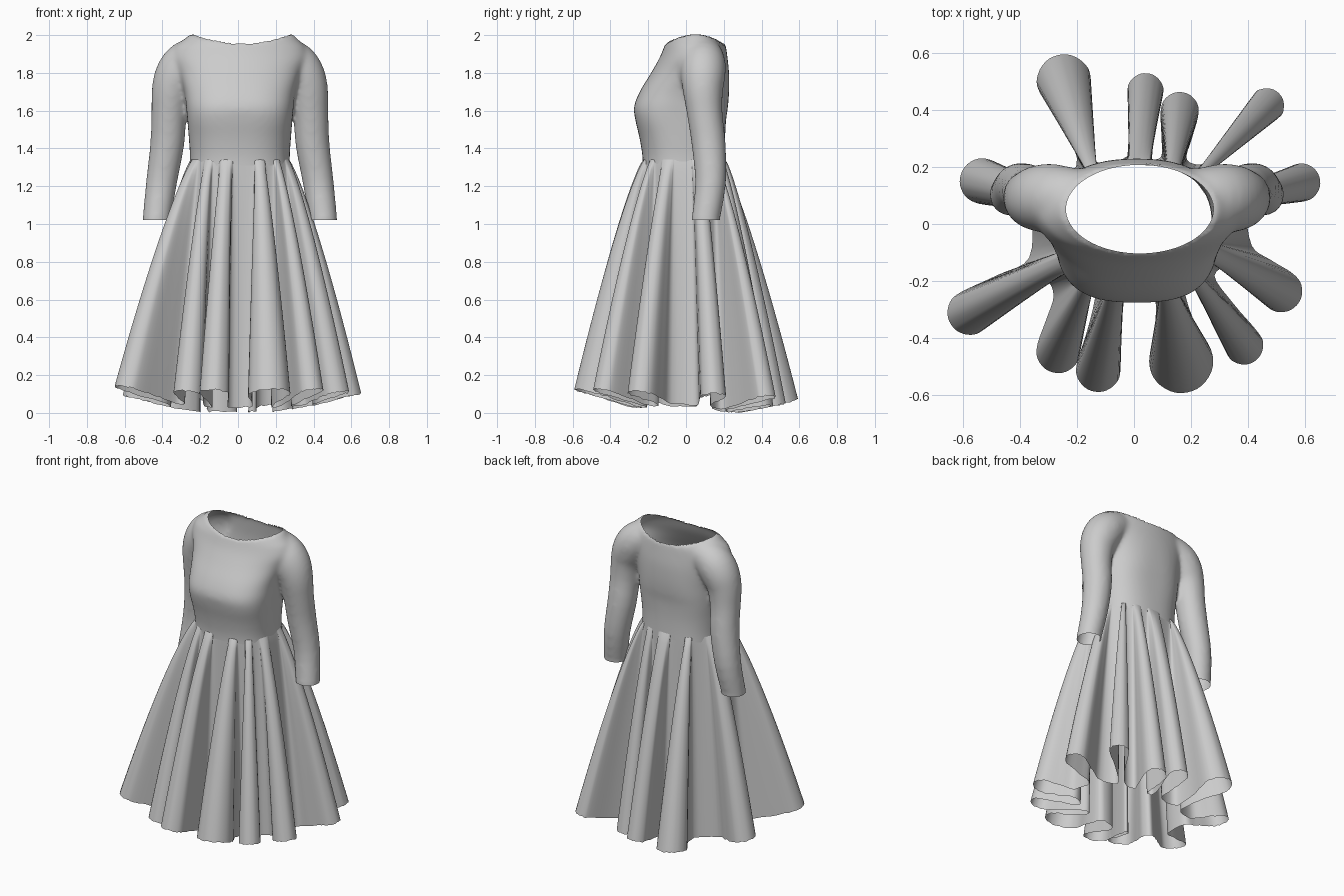
import bpy, bmesh, math, random
from mathutils import Vector

if "Cube" in bpy.data.objects:
    bpy.data.objects.remove(bpy.data.objects["Cube"])

random.seed(4)
CX = 0.01


def section_point(cx, ax, yf, yb, z, n, a):
    """Point on a superellipse between a front and a back y; z may depend on x."""
    c, s = math.cos(a), math.sin(a)
    x = math.copysign(abs(c) ** (2 / n), c)
    y = math.copysign(abs(s) ** (2 / n), s)
    return Vector((cx + ax * x, (yf + yb) / 2 + (yb - yf) / 2 * y, z(x) if callable(z) else z))


def ring(cx, ax, yf, yb, z, n=2.0, count=64):
    return [section_point(cx, ax, yf, yb, z, n, 2 * math.pi * i / count) for i in range(count)]


def loft(bm, rings, caps=False):
    rows = [[bm.verts.new(p) for p in r] for r in rings]
    n = len(rows[0])
    for a, b in zip(rows, rows[1:]):
        for i in range(n):
            j = (i + 1) % n
            bm.faces.new((a[i], a[j], b[j], b[i]))
    if caps:
        bm.faces.new(rows[0][::-1])
        bm.faces.new(rows[-1])


def make_object(name, bm):
    bmesh.ops.recalc_face_normals(bm, faces=bm.faces)
    me = bpy.data.meshes.new(name)
    bm.to_mesh(me)
    bm.free()
    me.polygons.foreach_set("use_smooth", [True] * len(me.polygons))
    ob = bpy.data.objects.new(name, me)
    bpy.context.collection.objects.link(ob)
    return ob


def spline(pts, sub, closed=True):
    """Catmull-Rom points through a list of vectors."""
    out, n = [], len(pts)
    for i in range(n if closed else n - 1):
        idx = [i - 1, i, i + 1, i + 2]
        idx = [k % n for k in idx] if closed else [min(max(k, 0), n - 1) for k in idx]
        p0, p1, p2, p3 = (pts[k] for k in idx)
        for s in range(sub):
            t = s / sub
            out.append(0.5 * (2 * p1 + (p2 - p0) * t + (2 * p0 - 5 * p1 + 4 * p2 - p3) * t * t
                              + (3 * p1 - p0 - 3 * p2 + p3) * t ** 3))
    return out if closed else out + [pts[-1]]


# Bodice: torso sections (z, half width, front y, back y, squareness)
bm = bmesh.new()
sections = [(1.24, .268, -.228, .212, 2.5), (1.35, .264, -.23, .208, 2.5),
            (1.45, .270, -.245, .207, 2.6), (1.55, .278, -.268, .212, 2.8),
            (1.62, .285, -.275, .222, 2.7), (1.70, .295, -.245, .228, 2.5),
            (1.80, .325, -.185, .228, 2.2), (1.88, .36, -.14, .22, 2.0),
            (1.94, .345, -.115, .212, 2.0)]
rings = [ring(CX, ax, yf, yb, z, n)
         for z, ax, yf, yb, n in spline([Vector(s) for s in sections], 4, closed=False)]
rings.append(ring(0.02, .27, -.106, .205, lambda x: 1.965 + 0.042 * x * x))
rings.append(ring(0.02, .13, -.03, .13, lambda x: 1.97 + 0.02 * x * x))
loft(bm, rings, caps=True)

# Sleeves: path points (x, y, z, radius), mirrored
path = [(.14, .085, 1.88, .095), (.22, .088, 1.885, .108), (.29, .09, 1.845, .12),
        (.335, .09, 1.78, .118), (.362, .09, 1.70, .106), (.375, .10, 1.58, .094),
        (.385, .12, 1.42, .09), (.415, .13, 1.22, .082), (.44, .105, 1.03, .075),
        (.45, .09, .94, .073)]
path = spline([Vector(p) for p in path], 3, closed=False)
for side in (1, -1):
    rings = []
    for i, p in enumerate(path):
        d = (path[min(i + 1, len(path) - 1)] - path[max(i - 1, 0)]).to_3d().normalized()
        u = Vector((0, 1, 0)).cross(d).normalized()
        v = d.cross(u)
        pts = [p.to_3d() + p[3] * (math.cos(k * math.pi / 16) * u + math.sin(k * math.pi / 16) * v)
               for k in range(32)]
        rings.append([Vector((CX + side * q.x, q.y, q.z)) for q in pts])
    loft(bm, rings, caps=True)

bodice = make_object("bodice_with_sleeves", bm)
bpy.context.view_layer.objects.active = bodice
bodice.select_set(True)
rm = bodice.modifiers.new("merge", 'REMESH')
rm.mode = 'VOXEL'
rm.voxel_size = 0.011
sm = bodice.modifiers.new("soften", 'SMOOTH')
sm.factor = 0.5
sm.iterations = 18
for m in ("merge", "soften"):
    bpy.ops.object.modifier_apply(modifier=m)

# Open the neck, cuffs and waist, then tidy the cut edges
NX, NY, NA, NB = 0.02, 0.052, 0.258, 0.155


def cut(v):
    if v.z > 1.85:
        return ((v.x - NX) / NA) ** 2 + ((v.y - NY) / NB) ** 2 < 1
    if abs(v.x - CX) < 0.292:
        return v.z < 1.31
    return v.z < 1.02


bm = bmesh.new()
bm.from_mesh(bodice.data)
bmesh.ops.delete(bm, geom=[v for v in bm.verts if cut(v.co)], context='VERTS')
for v in bm.verts:
    if v.is_boundary:
        c = v.co
        if c.z > 1.85:
            k = math.hypot((c.x - NX) / NA, (c.y - NY) / NB)
            c.x, c.y = NX + (c.x - NX) / k, NY + (c.y - NY) / k
        else:
            c.z = 1.31 if abs(c.x - CX) < 0.292 else 1.02
bm.to_mesh(bodice.data)
bm.free()
bodice.data.polygons.foreach_set("use_smooth", [True] * len(bodice.data.polygons))

# Skirt: folds as (base x, base y, tip centre x, y, radius, neck width), counter-clockwise
folds = [(.39, .09, .585, .145, .067, .7), (.27, .20, .465, .415, .06, .45),
         (.14, .23, .16, .395, .067, .8), (.02, .24, .04, .465, .063, .65),
         (-.17, .21, -.245, .50, .094, .42), (-.35, .09, -.53, .15, .08, .75),
         (-.34, -.16, -.575, -.31, .078, .75), (-.23, -.26, -.265, -.445, .077, .8),
         (-.09, -.25, -.125, -.51, .078, .7), (.12, -.23, .165, -.48, .112, .6),
         (.25, -.20, .385, -.425, .067, .65), (.38, -.11, .515, -.235, .074, .75)]
angles = [math.atan2(f[1] / .22, f[0] / .3) % (2 * math.pi) for f in folds]
hem, waist = [], []
for i, (bx, by, cx, cy, r, neck) in enumerate(folds):
    base, tip = Vector((bx, by, 0)), Vector((cx, cy, 0))
    d = (tip - base).normalized()
    p = Vector((-d.y, d.x, 0))
    mid = base * .55 + tip * .45
    pts = [base - .85 * neck * r * p, mid - neck * r * p]
    for deg in (-100, -60, -20, 20, 60, 100):
        a = math.radians(deg)
        pts.append(tip + r * (math.cos(a) * d + math.sin(a) * p))
    pts += [mid + neck * r * p, base + .85 * neck * r * p]
    hem += pts
    # gather the fold's share of the waist around its own angle
    prev = angles[i - 1] - (2 * math.pi if i == 0 else 0)
    nxt = angles[(i + 1) % len(folds)] + (2 * math.pi if i == len(folds) - 1 else 0)
    lo, hi = (prev - angles[i]) / 2, (nxt - angles[i]) / 2
    waist += [section_point(CX, .262, -.226, .206, 1.345, 2.5,
                            angles[i] + neck * (lo + (hi - lo) * (k + .5) / 10))
              for k in range(10)]

hem, waist = spline(hem, 4), spline(waist, 4)
for h in hem:
    h.z = 0.03 + 0.25 * max(0, math.hypot(h.x, h.y) - .3) - 0.05 * h.y + random.uniform(-.004, .004)
low = min(h.z for h in hem)
for h in hem:
    h.z -= low

bm = bmesh.new()
rings = []
ROWS = 44
for k in range(ROWS + 1):
    t = k / ROWS
    f = t ** 0.79
    rings.append([Vector((w.x + (h.x - w.x) * f, w.y + (h.y - w.y) * f, w.z + (h.z - w.z) * t))
                  for w, h in zip(waist, hem)])
loft(bm, rings)
make_object("pleated_skirt", bm)
